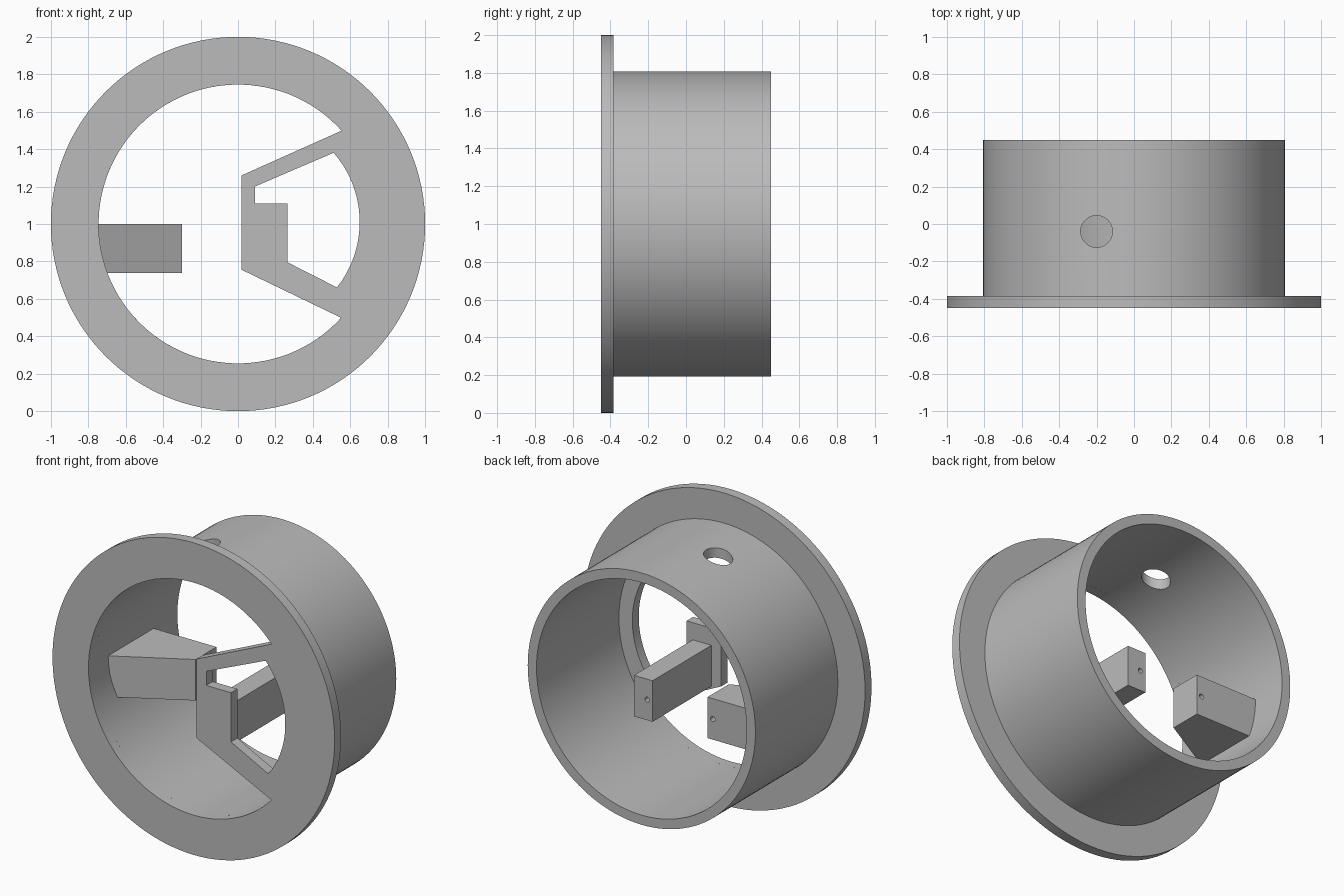
import bpy
import bmesh
from math import cos, sin, pi, atan2
from mathutils import Matrix, Vector

cube = bpy.data.objects.get("Cube")
if cube:
    bpy.data.objects.remove(cube, do_unlink=True)

grey = bpy.data.materials.new("plain_grey")
grey.use_nodes = True
COLOUR = (0.5, 0.5, 0.5, 1)
grey.diffuse_color = COLOUR
grey.node_tree.nodes["Principled BSDF"].inputs["Base Color"].default_value = COLOUR

CENTRE_Z = 1.0
FRONT, FLANGE_BACK, BACK = -0.45, -0.385, 0.45
BORE, TUBE_R = 0.745, 0.807
BLOCK_BACK, BLOCK_LOW = 0.21, 0.737


def arc(cx, cz, r, start, end, n):
    """Points along an arc, both ends included."""
    return [(cx + r * cos(start + (end - start) * i / n),
             cz + r * sin(start + (end - start) * i / n)) for i in range(n + 1)]


def circle(r, n=128):
    return arc(0, CENTRE_Z, r, 0, 2 * pi, n)[:-1]


def solid(name, outlines, low, high, along_y=True):
    """Fill nested outlines and extrude them along y (or along z)."""
    curve = bpy.data.curves.new(name + "_outline", "CURVE")
    curve.dimensions = "2D"
    curve.fill_mode = "BOTH"
    curve.extrude = (high - low) / 2
    for points in outlines:
        spline = curve.splines.new("POLY")
        spline.points.add(len(points) - 1)
        for p, (a, b) in zip(spline.points, points):
            p.co = (a, b, 0, 1)
        spline.use_cyclic_u = True
    helper = bpy.data.objects.new(name + "_helper", curve)
    bpy.context.collection.objects.link(helper)
    graph = bpy.context.evaluated_depsgraph_get()
    mesh = bpy.data.meshes.new_from_object(helper.evaluated_get(graph))
    bpy.data.objects.remove(helper, do_unlink=True)
    bpy.data.curves.remove(curve)

    middle = (low + high) / 2
    if along_y:
        place = Matrix.Translation((0, middle, 0)) @ Matrix.Rotation(pi / 2, 4, "X")
    else:
        place = Matrix.Translation((0, 0, middle))
    bm = bmesh.new()
    bm.from_mesh(mesh)
    bmesh.ops.transform(bm, matrix=place, verts=bm.verts)
    bmesh.ops.remove_doubles(bm, verts=bm.verts, dist=0.0002)
    bmesh.ops.recalc_face_normals(bm, faces=bm.faces)
    bm.to_mesh(mesh)
    bm.free()
    mesh.name = name
    mesh.materials.clear()
    mesh.materials.append(grey)
    obj = bpy.data.objects.new(name, mesh)
    bpy.context.collection.objects.link(obj)
    return obj


def activate(obj):
    bpy.ops.object.select_all(action="DESELECT")
    obj.select_set(True)
    bpy.context.view_layer.objects.active = obj


def drill(obj, location, radius, depth, along_y):
    """Cut a round hole centred on location."""
    bpy.ops.mesh.primitive_cylinder_add(
        vertices=48, radius=radius, depth=depth, location=location,
        rotation=(pi / 2 if along_y else 0, 0, 0))
    cutter = bpy.context.object
    cutter.hide_render = True
    cutter.data.materials.append(grey)
    mod = obj.modifiers.new("hole", "BOOLEAN")
    mod.operation = "DIFFERENCE"
    mod.solver = "EXACT"
    mod.object = cutter
    activate(obj)
    bpy.ops.object.modifier_apply(modifier=mod.name)
    bpy.data.objects.remove(cutter, do_unlink=True)


# Flange: large opening beside a bracket frame, small opening inside the frame
top_angle = atan2(0.5, 0.555)
bottom_angle = 2 * pi - atan2(0.5, 0.55)
main_opening = arc(0, CENTRE_Z, BORE, top_angle, bottom_angle, 96)
main_opening += [(0.02, 0.755), (0.02, 1.26)]

side_centre = Vector((0.087, 1.01))
lower = Vector((0.53, 0.66)) - side_centre
upper = Vector((0.51, 1.38)) - side_centre
side_opening = arc(side_centre.x, side_centre.y, 0.563,
                   atan2(lower.y, lower.x), atan2(upper.y, upper.x), 32)
side_opening += [(0.09, 1.2), (0.09, 1.11), (0.265, 1.11), (0.265, 0.795)]

flange = solid("flange_with_frame", [circle(1.0), main_opening, side_opening],
               FRONT, FLANGE_BACK)

# Tube with a vertical hole through its top wall
tube = solid("tube", [circle(TUBE_R), circle(BORE)], FLANGE_BACK, BACK)
drill(tube, (-0.2, -0.04, CENTRE_Z + 0.8), 0.085, 0.5, False)

# Wedge block growing from the tube wall
wall_block = solid("wall_block", [[(-0.755, -0.256), (-0.3, 0),
                                   (-0.3, BLOCK_BACK), (-0.755, BLOCK_BACK)]],
                   BLOCK_LOW, CENTRE_Z, along_y=False)

# Straight block reaching back from the frame
frame_block = solid("frame_block", [[(0.09, BLOCK_LOW), (0.222, BLOCK_LOW),
                                     (0.222, CENTRE_Z), (0.09, CENTRE_Z)]],
                    FLANGE_BACK, BLOCK_BACK)

# Pin holes in the back ends of both blocks
for block, x in ((wall_block, -0.337), (frame_block, 0.128)):
    drill(block, (x, BLOCK_BACK, (BLOCK_LOW + CENTRE_Z) / 2), 0.016, 0.3, True)

for obj in (flange, tube, wall_block, frame_block):
    activate(obj)
    bpy.ops.object.shade_smooth_by_angle(angle=pi / 6)
